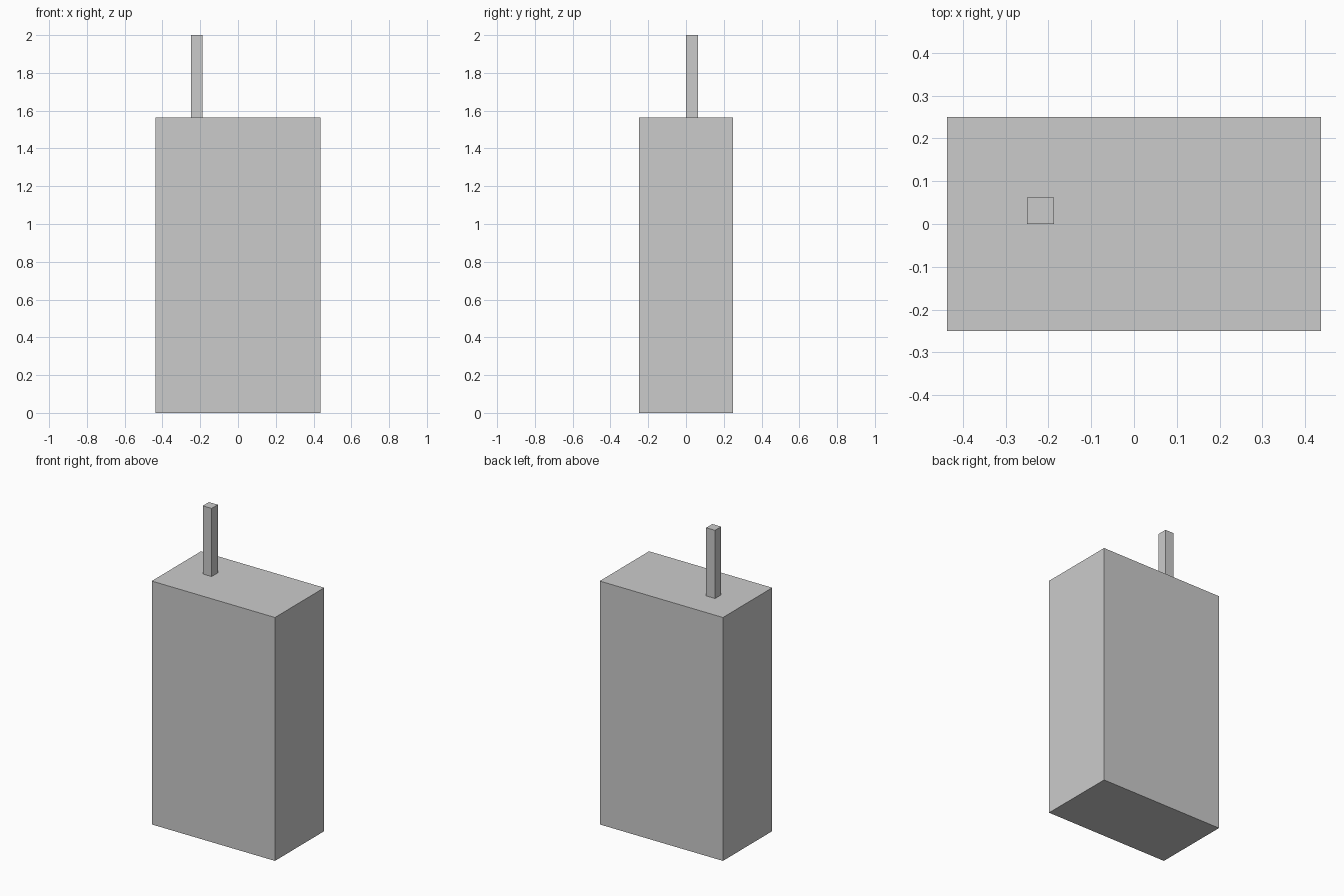
import bpy

if "Cube" in bpy.data.objects:
    bpy.data.objects.remove(bpy.data.objects["Cube"])

U = 1 / 16  # the model sits on a 1/16 unit grid


def box(name, low, high):
    """Axis-aligned box between two corners given in grid units."""
    center = [(a + b) / 2 * U for a, b in zip(low, high)]
    size = [(b - a) * U for a, b in zip(low, high)]
    bpy.ops.mesh.primitive_cube_add(size=1, location=center)
    obj = bpy.context.object
    obj.name = name
    obj.scale = size
    bpy.ops.object.transform_apply(location=False, rotation=False, scale=True)
    return obj


# Main casing
box("body", (-7, -4, 0), (7, 4, 25))

# Thin square rod standing on the top face
box("antenna", (-4, 0, 25), (-3, 1, 32))
